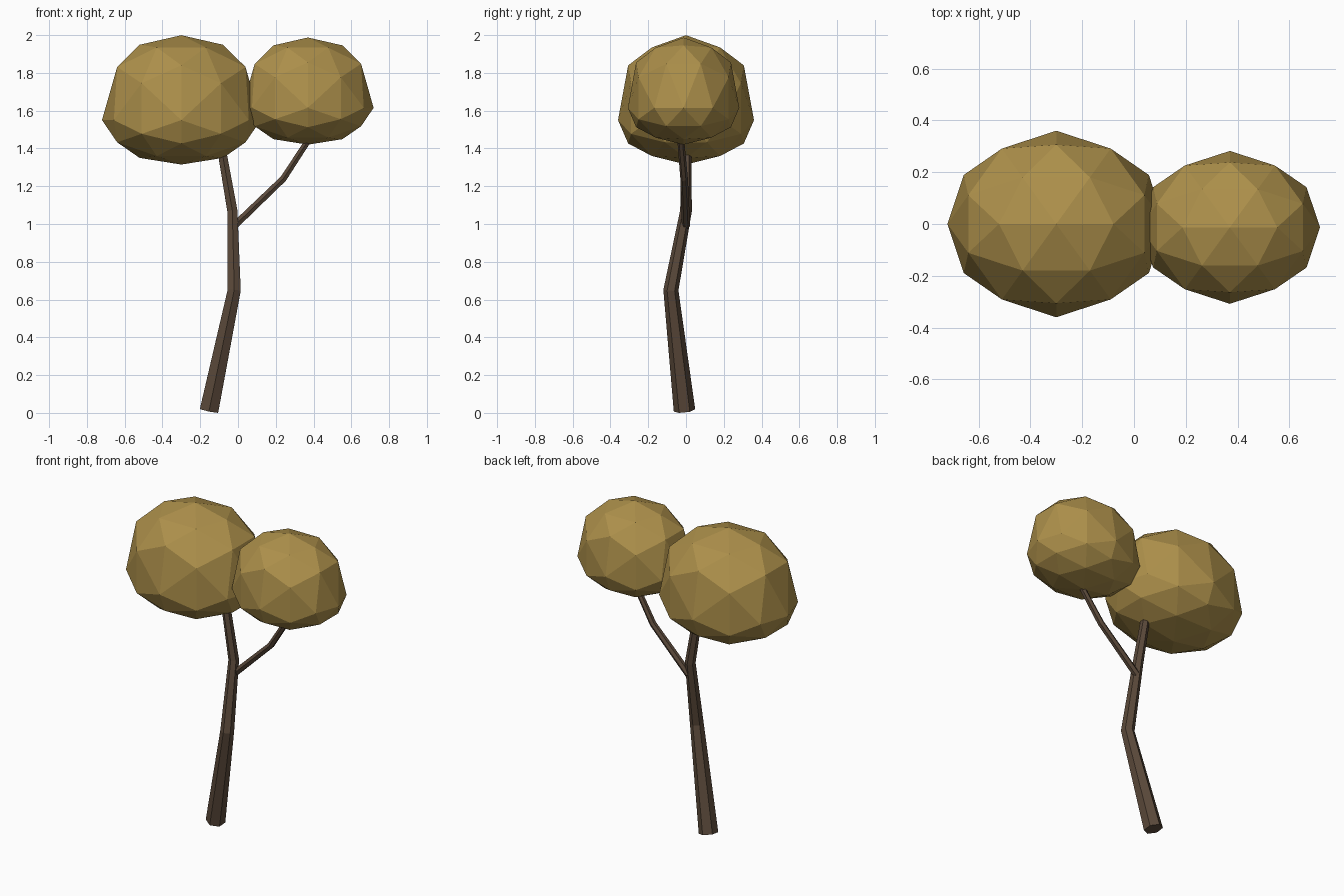
import bpy, bmesh, math
from mathutils import Vector

if "Cube" in bpy.data.objects:
    bpy.data.objects.remove(bpy.data.objects["Cube"])


def material(name, rgb):
    m = bpy.data.materials.new(name)
    m.diffuse_color = (*rgb, 1)
    m.use_nodes = True
    m.node_tree.nodes["Principled BSDF"].inputs["Base Color"].default_value = m.diffuse_color
    return m


BARK = material("bark", (0.105, 0.068, 0.043))
LEAF = material("leaves", (0.42, 0.28, 0.07))


def finish(bm, name, mat):
    bmesh.ops.recalc_face_normals(bm, faces=bm.faces)
    me = bpy.data.meshes.new(name)
    bm.to_mesh(me)
    bm.free()
    me.materials.append(mat)
    bpy.context.collection.objects.link(bpy.data.objects.new(name, me))


def limb(name, path, radii, sides=6):
    # Tapered tube with a ring square to the path at every point
    bm = bmesh.new()
    pts = [Vector(p) for p in path]
    rings = []
    for i, (p, r) in enumerate(zip(pts, radii)):
        a = (p - pts[i - 1]).normalized() if i else Vector()
        b = (pts[i + 1] - p).normalized() if i < len(pts) - 1 else Vector()
        t = (a + b).normalized()
        u = Vector((0, 1, 0))
        u = (u - t * u.dot(t)).normalized()
        v = t.cross(u)
        angles = [math.tau * k / sides for k in range(sides)]
        rings.append([bm.verts.new(p + r * (u * math.cos(w) + v * math.sin(w))) for w in angles])
    for lo, hi in zip(rings, rings[1:]):
        for k in range(sides):
            j = (k + 1) % sides
            bm.faces.new((lo[k], lo[j], hi[j], hi[k]))
    bm.faces.new(rings[0])
    bm.faces.new(rings[-1])
    finish(bm, name, BARK)


# Height remap: full dome above the widest ring, flattened underside
PROFILE = [(-1, -0.56), (0, 0), (0.309, 0.465), (0.5, 0.67), (0.851, 0.95), (1, 1.07)]


def dome(n):
    for (a, fa), (b, fb) in zip(PROFILE, PROFILE[1:]):
        if n <= b + 1e-4:
            return fa + (fb - fa) * (n - a) / (b - a)
    return PROFILE[-1][1]


def canopy(name, centre, rx, ry):
    # Once-subdivided icosahedron, as the hull of its corners and edge midpoints
    bm = bmesh.new()
    g = (1 + math.sqrt(5)) / 2
    corners = []
    for a in (-1, 1):
        for b in (-g, g):
            corners += [Vector((a, 0, b)), Vector((b, a, 0)), Vector((0, b, a))]
    points = list(corners)
    for i, p in enumerate(corners):
        points += [p + q for q in corners[:i] if (p - q).length < 2.1]
    for p in points:
        bm.verts.new(p.normalized())
    bmesh.ops.convex_hull(bm, input=bm.verts)
    for v in bm.verts:
        x, y, z = v.co
        v.co = Vector(centre) + Vector((x * rx, y * ry, dome(z) * rx))
    finish(bm, name, LEAF)


# Trunk and side branch
limb("trunk", [(-0.153, -0.008, 0.013), (-0.02, -0.08, 0.65), (-0.03, 0, 1.07), (-0.105, 0.003, 1.5)],
     [0.057, 0.04, 0.031, 0.025])
limb("branch", [(-0.02, 0, 0.99), (0.24, -0.01, 1.24), (0.39, -0.03, 1.47)],
     [0.022, 0.02, 0.018])

# Leaf masses
canopy("large_canopy", (-0.30, 0, 1.55), 0.42, 0.36)
canopy("small_canopy", (0.37, -0.013, 1.615), 0.348, 0.295)
